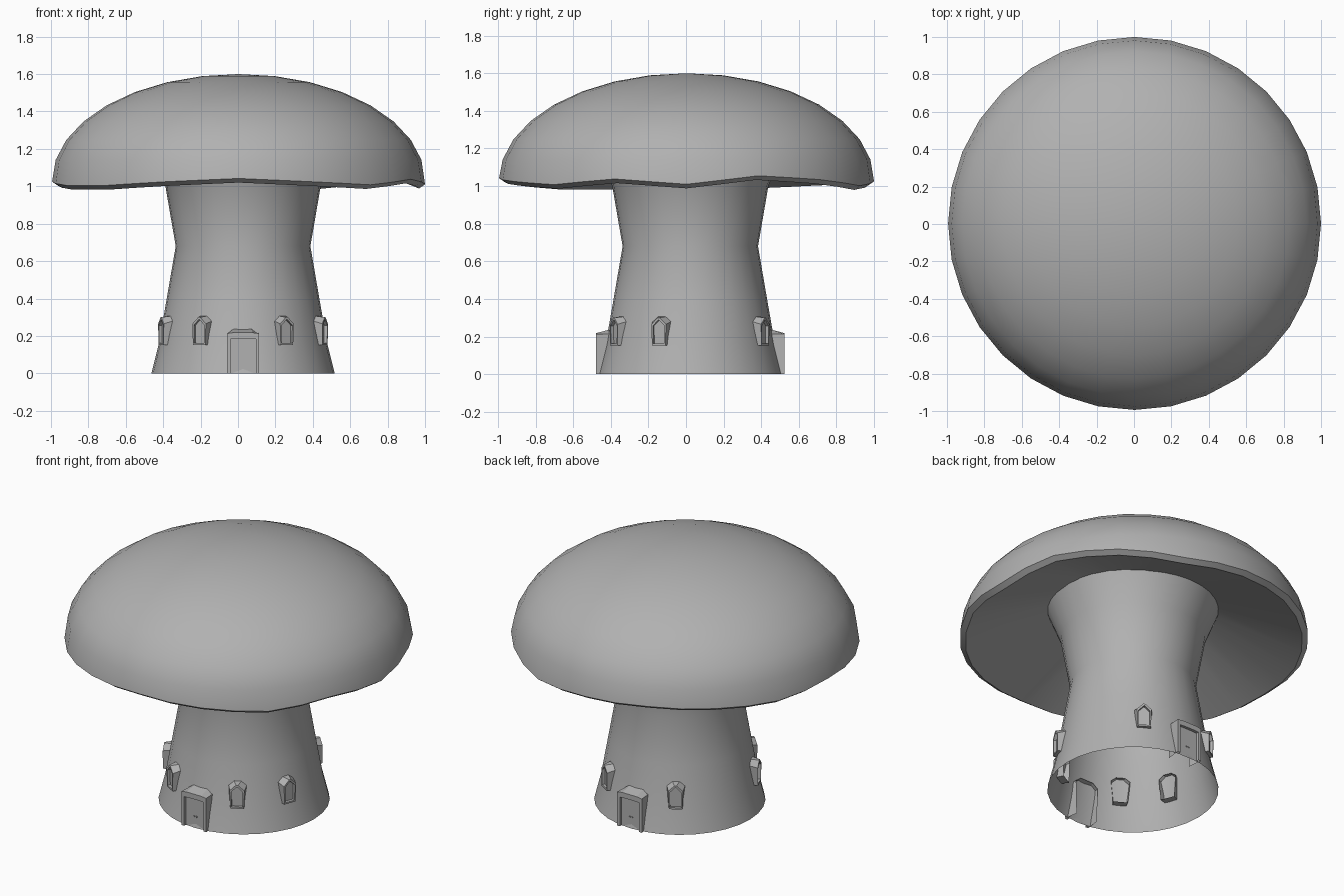
import bpy, bmesh, math
from mathutils import Matrix

if "Cube" in bpy.data.objects:
    bpy.data.objects.remove(bpy.data.objects["Cube"])

SEG = 32
CX, CY = 0.027, 0.023         # stem axis

GREY = bpy.data.materials.new("mid_grey")
GREY.diffuse_color = (0.44, 0.44, 0.44, 1)
GREY.use_nodes = True
GREY.node_tree.nodes["Principled BSDF"].inputs["Base Color"].default_value = GREY.diffuse_color


def finish(bm, name, smooth=None, fix_normals=True):
    if fix_normals:
        bmesh.ops.recalc_face_normals(bm, faces=bm.faces)
    me = bpy.data.meshes.new(name)
    bm.to_mesh(me)
    bm.free()
    me.materials.append(GREY)
    ob = bpy.data.objects.new(name, me)
    bpy.context.collection.objects.link(ob)
    if smooth:
        bpy.ops.object.select_all(action='DESELECT')
        ob.select_set(True)
        bpy.context.view_layer.objects.active = ob
        bpy.ops.object.shade_smooth_by_angle(angle=math.radians(smooth))
    return ob


def bridge(bm, a, b, skip_first=False):
    n = len(a)
    for i in range(1 if skip_first else 0, n):
        j = (i + 1) % n
        bm.faces.new((a[i], a[j], b[j], b[i]))


def lathe(name, rings, cx, cy, wave=None, tip=None, smooth=40):
    """rings: (radius, z, wave weight), listed from bottom to top of the outside."""
    bm = bmesh.new()
    prev = None
    for r, z, w in rings:
        loop = []
        for i in range(SEG):
            a = 2 * math.pi * i / SEG
            dz = w * wave(i) if wave else 0
            loop.append(bm.verts.new((cx + r * math.cos(a), cy + r * math.sin(a), z + dz)))
        if prev:
            bridge(bm, prev, loop)
        prev = loop
    if tip:
        top = bm.verts.new((cx, cy, tip))
        for i in range(SEG):
            bm.faces.new((prev[i], prev[(i + 1) % SEG], top))
    return finish(bm, name, smooth, False)


# Stem: open tube with a waist, flaring into the cap
lathe("stem", [(0.49, 0, 0), (0.45, 0.16, 0), (0.408, 0.4, 0), (0.36, 0.68, 0),
               (0.415, 1.0, 0), (0.495, 1.2, 0)], CX, CY)

# Cap: squashed dome with an uneven lip and a hollow underside
LIP = [-20, 25, 5, -28, -5, 5, -5, -20, -5, -25, -25, -5, 12, -5, -22, 8]


def lip_wave(i):
    a, b = LIP[i // 2], LIP[(i // 2 + 1) % 16]
    return 0.001 * (a if i % 2 == 0 else (a + b) / 2)


rings = [(0.44, 1.205, 0), (0.965, 1.008, 1)]
for k in range(8):
    t = math.pi / 2 * k / 8
    rings.append((0.997 * math.cos(t), 1.03 + 0.57 * math.sin(t), 1 if k == 0 else 0))
lathe("cap", rings, 0.003, 0.003, lip_wave, 1.6)


def mirror_outline(half):
    """half: right-hand (u, z) points from bottom to top; returns the loop, first edge at the bottom."""
    return [(-half[0][0], half[0][1])] + half + [(-u, z) for u, z in reversed(half[1:])]


def framed(name, wall, outer, inner, azimuth, back, front, recess, open_bottom):
    """Frame flaring back to the wall, with a sunken panel, at an azimuth in degrees."""
    bm = bmesh.new()
    loops = []
    for outline, depth in ((wall, back), (outer, front), (inner, front), (inner, front - recess)):
        loops.append([bm.verts.new((u, -depth, z)) for u, z in mirror_outline(outline)])
    for a, b in zip(loops, loops[1:]):
        bridge(bm, a, b, open_bottom)
    bm.faces.new(loops[3])
    ob = finish(bm, name)
    ob.matrix_world = (Matrix.Translation((CX, CY, 0)) @
                       Matrix.Rotation(math.radians(azimuth), 4, 'Z'))
    return ob


# Windows: small pointed frames around the stem (degrees from the front)
win_wall = [(0.043, 0.15), (0.056, 0.285), (0.026, 0.308)]
win_out = [(0.038, 0.152), (0.042, 0.265), (0.006, 0.3)]
win_in = [(0.031, 0.162), (0.033, 0.257), (0.003, 0.287)]
for n, az in enumerate((-30, 30, -69, 69, 180 - 32, 180 + 32)):
    framed(f"window_{n + 1}", win_wall, win_out, win_in, az, 0.405, 0.47, 0.018, False)

# Doors: front and back, gabled towards the wall, each with a pair of tiny handles
door_wall = [(0.075, 0.0), (0.08, 0.215), (0.045, 0.242)]
door_out = [(0.086, 0.0), (0.086, 0.213), (0.05, 0.218)]
door_in = [(0.068, 0.0), (0.068, 0.184), (0.02, 0.186)]
for side, az in (("front", 0), ("back", 180)):
    door = framed(f"{side}_door", door_wall, door_out, door_in, az, 0.41, 0.502, 0.018, True)
    bm = bmesh.new()
    for u in (-0.008, 0.008):
        bmesh.ops.create_cube(bm, size=0.007, matrix=Matrix.Translation((u, -0.486, 0.07)))
    handles = finish(bm, f"{side}_door_handles")
    handles.matrix_world = door.matrix_world.copy()
